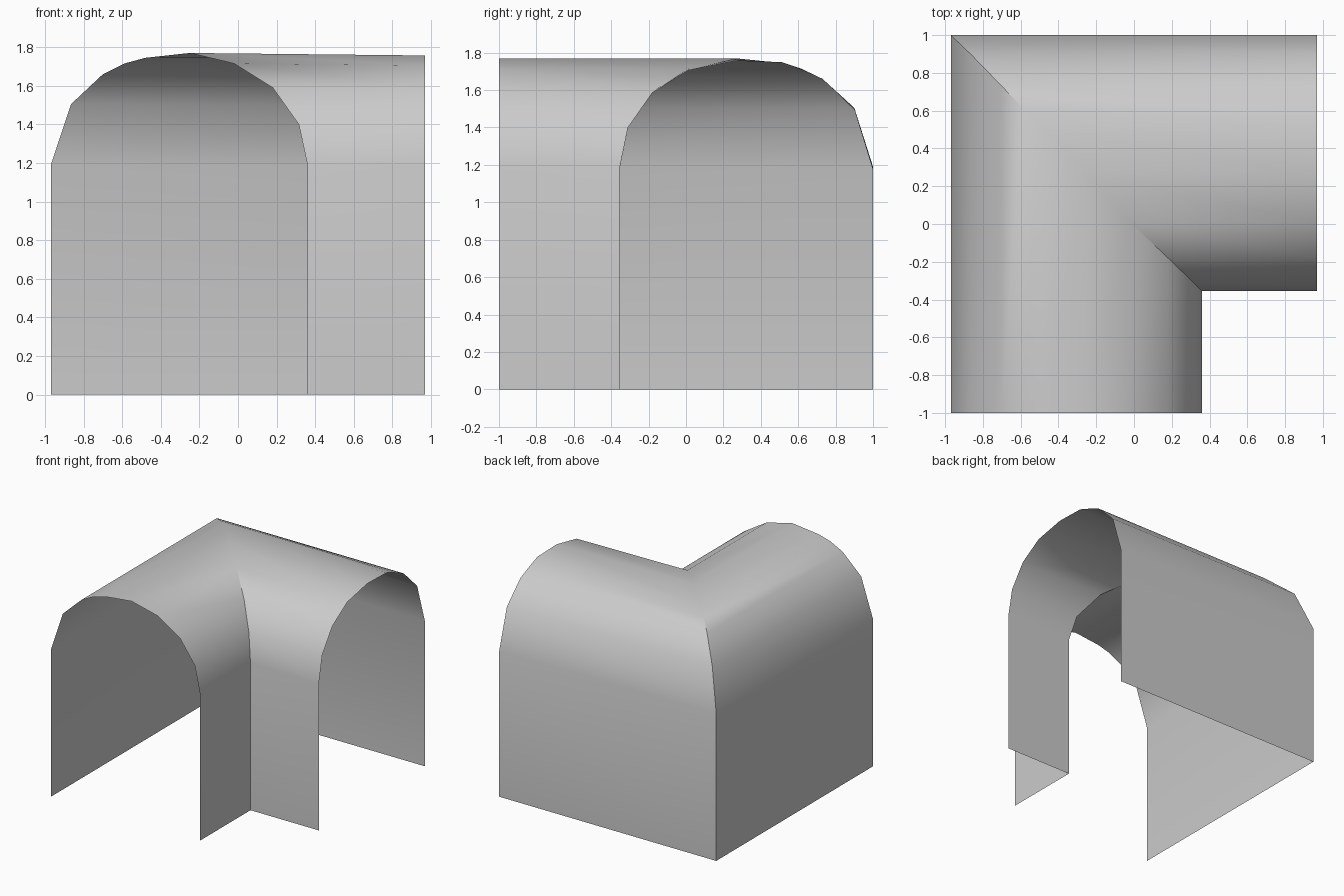
import bpy
import bmesh
import math

old = bpy.data.objects.get("Cube")
if old:
    bpy.data.objects.remove(old, do_unlink=True)

# Single plain grey
grey = bpy.data.materials.new("plain_grey")
grey.use_nodes = True
colour = (0.6, 0.6, 0.6, 1)
grey.diffuse_color = colour
grey.node_tree.nodes["Principled BSDF"].inputs["Base Color"].default_value = colour

# Arch section: x, y on the mitre, height at front end, height at side end
SECTION = [
    (-0.97, 1.00, 0, 0), (-0.97, 1.00, 1.19, 1.17),
    (-0.865, 0.90, 1.505, 1.495), (-0.70, 0.73, 1.66, 1.66),
    (-0.59, 0.615, 1.715, 1.71), (-0.48, 0.51, 1.745, 1.75),
    (-0.25, 0.265, 1.77, 1.757), (-0.02, 0.01, 1.715, 1.705),
    (0.18, -0.18, 1.59, 1.585), (0.315, -0.31, 1.40, 1.40),
    (0.36, -0.355, 1.19, 1.18), (0.36, -0.355, 0, 0),
]

# Sweep the open arch from the front end, through the mitre, to the side end
bm = bmesh.new()
rows = []
for x, y, z_front, z_side in SECTION:
    rows.append([bm.verts.new(p) for p in
                 ((x, -1, z_front), (x, y, z_front), (0.97, y, z_side))])
for a, b in zip(rows, rows[1:]):
    for i in range(2):
        bm.faces.new((a[i], b[i], b[i + 1], a[i + 1]))

# Make the outer side of the shell face outward
bm.normal_update()
if sum(f.normal.z for f in bm.faces) < 0:
    bmesh.ops.reverse_faces(bm, faces=bm.faces[:])

mesh = bpy.data.meshes.new("corner_tunnel_shell")
bm.to_mesh(mesh)
bm.free()
mesh.materials.append(grey)
shell = bpy.data.objects.new("corner_tunnel_shell", mesh)
bpy.context.collection.objects.link(shell)

# Smooth arch with a crisp mitre on the walls
bpy.ops.object.select_all(action="DESELECT")
shell.select_set(True)
bpy.context.view_layer.objects.active = shell
bpy.ops.object.shade_smooth_by_angle(angle=math.radians(35))
